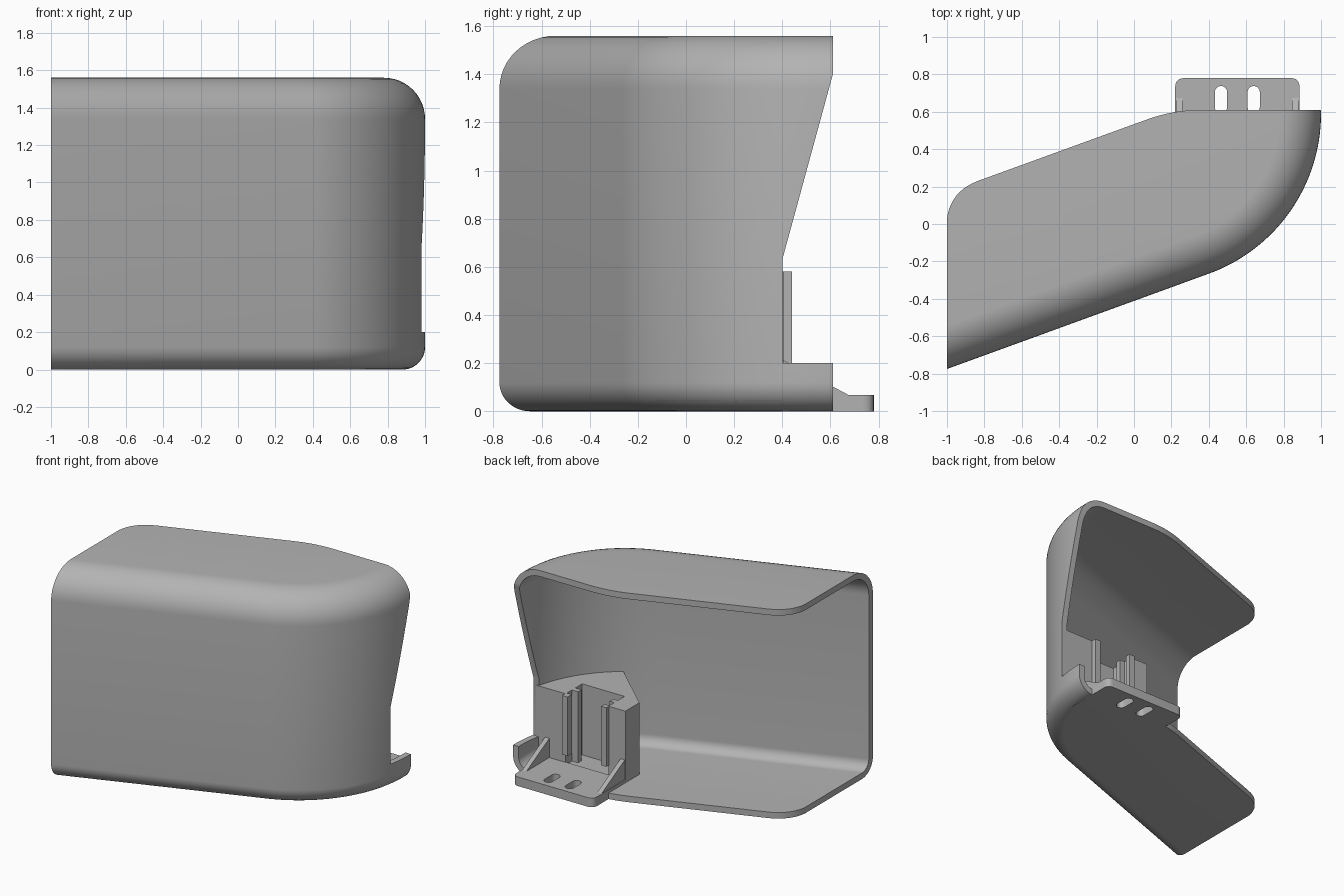
import bpy, bmesh
from math import sin, cos, pi, radians
from mathutils import Vector

if "Cube" in bpy.data.objects:
    bpy.data.objects.remove(bpy.data.objects["Cube"])

H, T = 1.56, 0.045            # overall height, wall thickness
CX, CY, R = 0.09, 0.59, 0.91  # centre and radius of the rounded end
TOP_R, LOW_R = 0.22, 0.12     # top and bottom edge rounding
SLOPE = radians(20)

grey = bpy.data.materials.new("light_grey")
grey.use_nodes = True
COLOUR = (0.45, 0.45, 0.45, 1)
grey.diffuse_color = COLOUR
grey.node_tree.nodes["Principled BSDF"].inputs["Base Color"].default_value = COLOUR


def finish_mesh(name, bm):
    bmesh.ops.recalc_face_normals(bm, faces=bm.faces)
    me = bpy.data.meshes.new(name)
    bm.to_mesh(me)
    bm.free()
    me.materials.append(grey)
    ob = bpy.data.objects.new(name, me)
    bpy.context.collection.objects.link(ob)
    return ob


def loft(name, rings):
    """Skin closed rings of equal length and cap both ends."""
    bm = bmesh.new()
    vs = [[bm.verts.new(p) for p in ring] for ring in rings]
    n = len(vs[0])
    for a, b in zip(vs, vs[1:]):
        for i in range(n):
            j = (i + 1) % n
            bm.faces.new((a[i], a[j], b[j], b[i]))
    bm.faces.new(vs[0])
    bm.faces.new(vs[-1])
    return finish_mesh(name, bm)


def prism(name, outline, lo, hi, axis="z"):
    """Extrude a 2D outline along z, or a (y, z) outline along x."""
    place = (lambda p, h: (p[0], p[1], h)) if axis == "z" else (lambda p, h: (h, p[0], p[1]))
    return loft(name, [[place(p, h) for p in outline] for h in (lo, hi)])


def box(name, x0, x1, y0, y1, z0, z1):
    return prism(name, [(x0, y0), (x1, y0), (x1, y1), (x0, y1)], z0, z1)


def bend(a, c, b, n=10):
    """Rounded corner from a to b around c."""
    a, b, c = Vector(a), Vector(b), Vector(c)
    return [tuple(a * (1 - t) ** 2 + c * 2 * t * (1 - t) + b * t * t)
            for t in (i / n for i in range(n + 1))]


def cut(ob, cutter, op="DIFFERENCE"):
    m = ob.modifiers.new(op.lower(), "BOOLEAN")
    m.operation, m.solver, m.object = op, "EXACT", cutter
    cutter.hide_render = True
    cutter.hide_viewport = False


def bake(ob):
    """Apply the modifiers."""
    dg = bpy.context.evaluated_depsgraph_get()
    me = bpy.data.meshes.new_from_object(ob.evaluated_get(dg))
    ob.modifiers.clear()
    ob.data = me


def plan_ring(inset, z, ext):
    """Front path moved inward by inset, closed far behind."""
    r = R - inset
    arc = [(CX + r * cos(a), CY + r * sin(a), z)
           for a in (-pi / 2 + SLOPE + (pi / 2 - SLOPE) * i / 32 for i in range(33))]
    x, y, _ = arc[0]
    start = (-ext, y - (x + ext) * sin(SLOPE) / cos(SLOPE), z)
    return [start] + arc + [(CX + r, ext, z), (-ext, ext, z)]


def body(name, t, ext):
    """Rounded volume, shrunk by t."""
    rings, steps = [], 12
    for r, up in ((LOW_R, False), (TOP_R, True)):
        q = r - t
        for i in range(steps + 1):
            a = pi / 2 * i / steps
            if up:
                rings.append(plan_ring(r - q * cos(a), H - r + q * sin(a), ext))
            else:
                rings.append(plan_ring(r - q * sin(a), r - q * cos(a), ext))
    return loft(name, rings)


# Shell: thin wall with top and bottom plates
shell = body("shell", 0, 1.3)
outer_form = body("outer_form", 0, 1.2)
hollow = body("hollow", T, 1.6)
plan = [(-1, -1.2), (1.2, -1.2), (1.2, 0.61)]
plan += bend((0.36, 0.61), (0.21, 0.61), (0.07, 0.559))
plan += bend((-0.83, 0.232), (-0.98, 0.177), (-1, 0.03))
plan_form = prism("plan_form", plan, -0.2, H + 0.2)
side_cut = prism("side_cut", [(0.4, 0.2), (0.4, 0.63), (0.61, 1.4), (0.9, 1.4), (0.9, 0.2)],
                 0.3, 1.4, "x")
cut(shell, hollow)
cut(shell, plan_form, "INTERSECT")
cut(shell, side_cut)

# Tower: block joined to the rounded wall, with an open pocket at the back
tower_plan = [(0.22, 0.4), (0.22, 0.235)]
tower_plan += [(CX + 0.885 * cos(a), CY + 0.885 * sin(a))
               for a in (radians(-54 + 42 * i / 12) for i in range(13))]
tower = prism("tower", tower_plan, 0.03, 0.58)
pocket = box("pocket", 0.36, 0.71, 0.21, 0.6, 0.05, 0.8)
cut(tower, outer_form, "INTERSECT")
cut(tower, pocket)

# Guide rails in the pocket
rails = [box("left_rail", 0.67, 0.715, 0.39, 0.44, 0.14, 0.58),
         box("left_inner_rail", 0.66, 0.715, 0.29, 0.33, 0.05, 0.58),
         box("right_rail", 0.355, 0.4, 0.39, 0.43, 0.14, 0.58),
         box("right_inner_rail", 0.355, 0.4, 0.29, 0.33, 0.05, 0.58)]

# Mounting tab with rounded corners and two slots
tab_plan = [(0.22, 0.4)] + bend((0.22, 0.73), (0.22, 0.78), (0.27, 0.78), 6)
tab_plan += bend((0.84, 0.78), (0.885, 0.78), (0.885, 0.73), 6) + [(0.885, 0.4)]
tab = prism("mounting_tab", tab_plan, 0, 0.068)
slots = []
for x in (0.465, 0.64):
    ring = [(x + 0.033 * cos(a), (0.705 if i < 9 else 0.625) + 0.033 * sin(a))
            for i, a in enumerate([pi * k / 8 for k in range(9)] + [pi + pi * k / 8 for k in range(9)])]
    slots.append(prism("slot_cutter", ring, -0.1, 0.3))
    cut(tab, slots[-1])
    cut(shell, slots[-1])

# Gussets bracing the tower on the tab
gussets = [prism(n, [(0.38, 0.03), (0.69, 0.03), (0.69, 0.06), (0.39, 0.22), (0.38, 0.22)],
                 x, x + 0.035, "x")
           for n, x in (("right_gusset", 0.225), ("left_gusset", 0.845))]

parts = [shell, tower, tab] + rails + gussets
for ob in (shell, tower, tab):
    bake(ob)
for helper in [outer_form, hollow, plan_form, side_cut, pocket] + slots:
    bpy.data.objects.remove(helper)

# Smooth the rounded faces, keep hard edges
bpy.ops.object.select_all(action="DESELECT")
for ob in parts:
    ob.select_set(True)
bpy.context.view_layer.objects.active = shell
bpy.ops.object.shade_smooth_by_angle(angle=radians(30))
